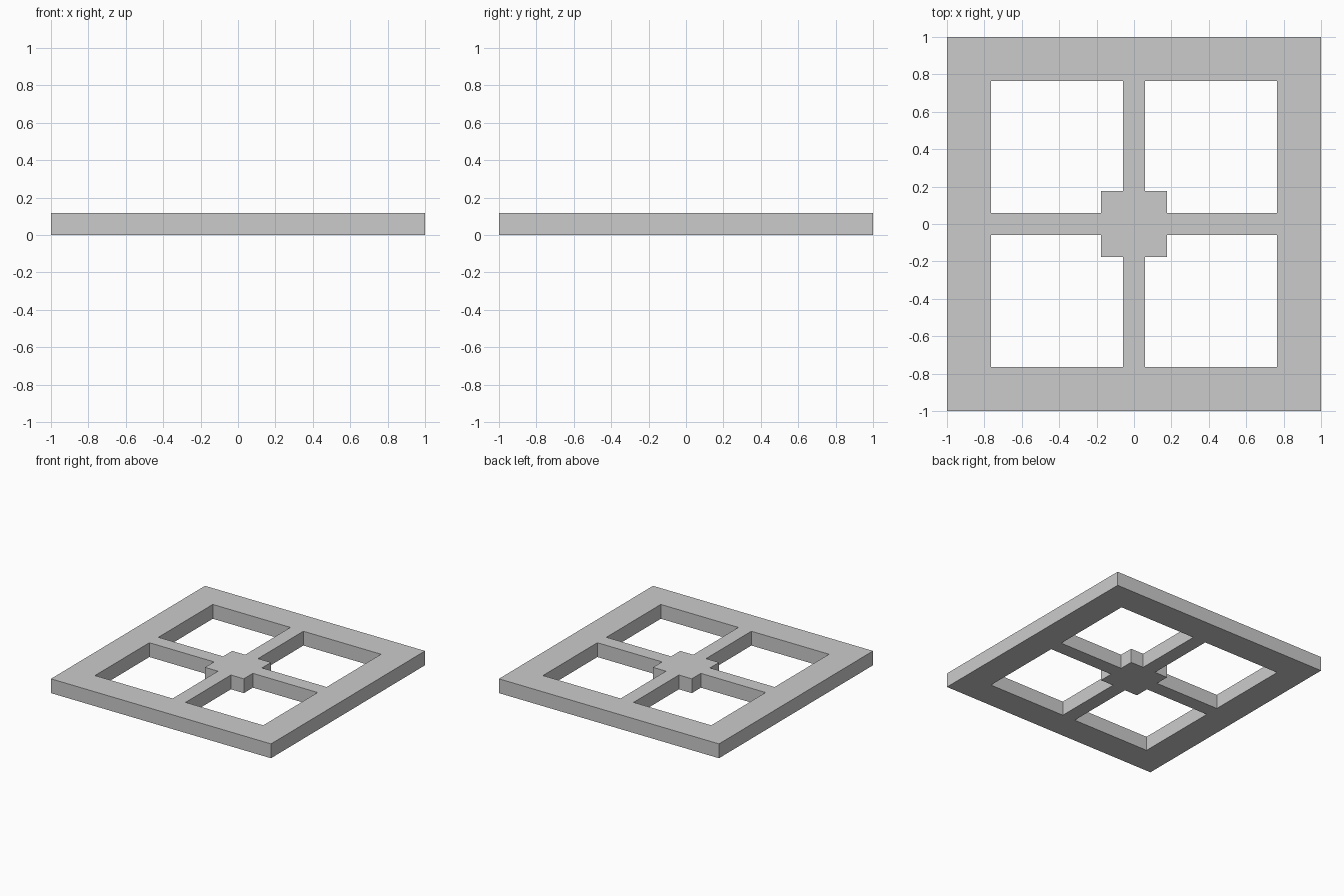
import bpy
import bmesh

if "Cube" in bpy.data.objects:
    bpy.data.objects.remove(bpy.data.objects["Cube"])

U = 1 / 17                 # design module: the panel is 34 modules wide
HEIGHT = 2 * U
LINES = [-17, -13, -3, -1, 1, 3, 13, 17]   # frame, hub and bar edges


def is_solid(x, y):
    far, near = max(abs(x), abs(y)), min(abs(x), abs(y))
    return far > 13 or near < 1 or far < 3   # border frame, cross bars, hub


# Flat plan of the panel, leaving the four openings empty
bm = bmesh.new()
grid = [[bm.verts.new((x * U, y * U, 0)) for y in LINES] for x in LINES]
for i in range(len(LINES) - 1):
    for j in range(len(LINES) - 1):
        cx = (LINES[i] + LINES[i + 1]) / 2
        cy = (LINES[j] + LINES[j + 1]) / 2
        if is_solid(cx, cy):
            bm.faces.new((grid[i][j], grid[i + 1][j],
                          grid[i + 1][j + 1], grid[i][j + 1]))
bmesh.ops.delete(bm, geom=[v for v in bm.verts if not v.link_faces], context='VERTS')

# Raise the plan to a solid slab
result = bmesh.ops.extrude_face_region(bm, geom=bm.faces[:], use_keep_orig=True)
top = [g for g in result["geom"] if isinstance(g, bmesh.types.BMVert)]
bmesh.ops.translate(bm, verts=top, vec=(0, 0, HEIGHT))
bmesh.ops.recalc_face_normals(bm, faces=bm.faces[:])

mesh = bpy.data.meshes.new("lattice_panel")
bm.to_mesh(mesh)
bm.free()
panel = bpy.data.objects.new("lattice_panel", mesh)
bpy.context.collection.objects.link(panel)
